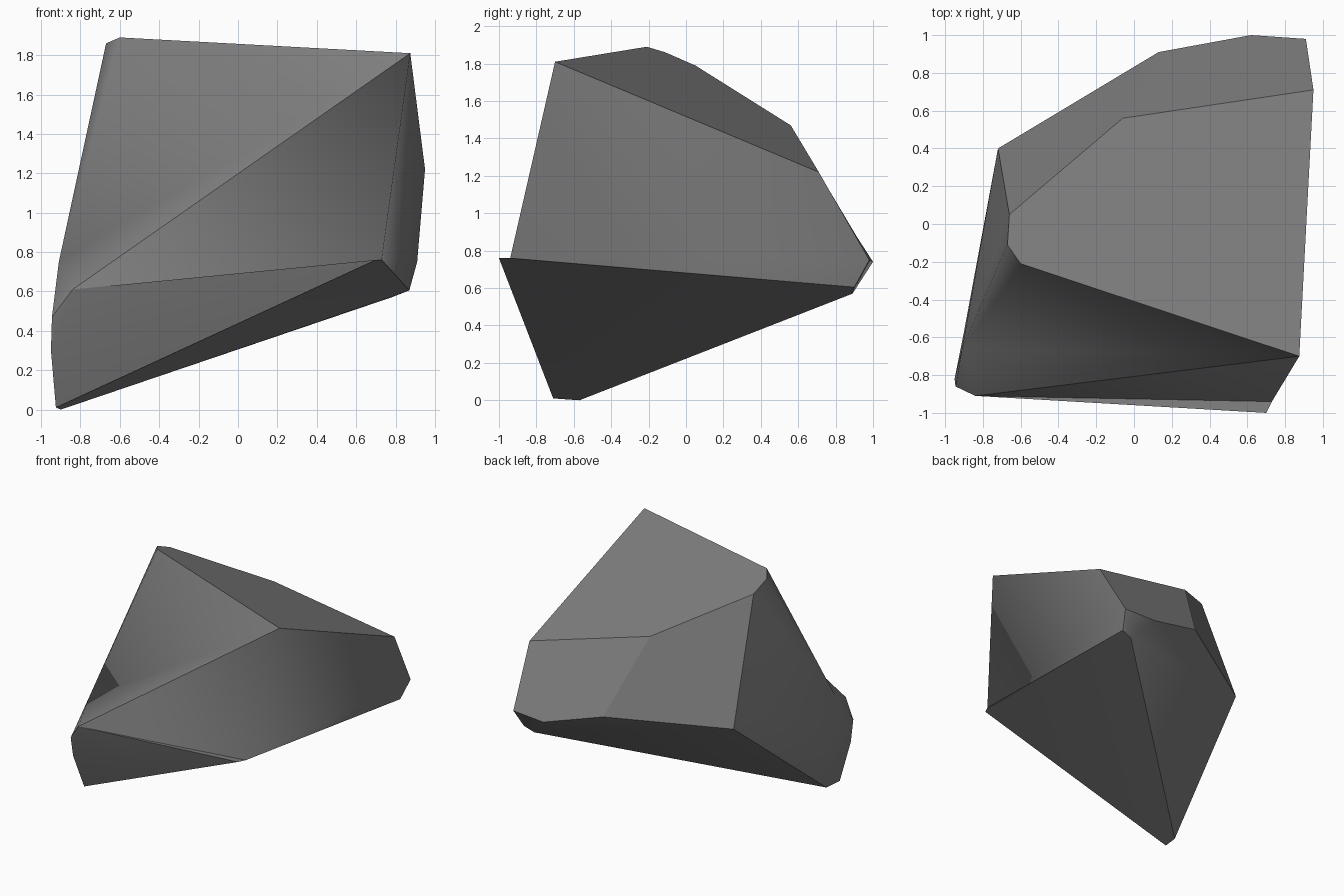
import bpy, bmesh, math
from mathutils import Vector

if "Cube" in bpy.data.objects:
    bpy.data.objects.remove(bpy.data.objects["Cube"])

# Corner points of the faceted boulder
TOP = [(-.60, -.21, 1.89), (-.67, -.11, 1.86), (-.66, .05, 1.79),
       (-.06, .56, 1.47), (.95, .71, 1.22), (.875, -.70, 1.81)]
BACK = [(-.72, .40, .81), (.13, .91, .88), (.62, 1.0, .74),
        (.87, .90, .605), (.78, .89, .57)]
FRONT = [(.70, -1.0, .76), (-.84, -.91, .61),
         (-.945, -.86, .47), (-.95, -.82, .30)]
BASE = [(-.925, -.71, .01), (-.90, -.57, 0)]
# Corners pulled outwards for the hull, then pushed in to leave the front ledge
LEDGE_LEFT, LEDGE_RIGHT = (-.91, -.66, .75), (.73, -.94, .76)
PUSHED = [((-.95, -.80, .85), LEDGE_LEFT),
          ((.76, -.98, .86), LEDGE_RIGHT),
          ((.95, .99, .75), (.91, .98, .75))]

# Boulder: convex hull of the corners
bm = bmesh.new()
for p in TOP + BACK + FRONT + BASE + [a for a, b in PUSHED]:
    bm.verts.new(p)
bmesh.ops.convex_hull(bm, input=bm.verts[:])
loose = [v for v in bm.verts if not v.link_faces]
if loose:
    bmesh.ops.delete(bm, geom=loose, context='VERTS')

def near(v, p):
    return (v.co - Vector(p)).length < 0.005

# Front ledge
for v in bm.verts:
    for a, b in PUSHED:
        if near(v, a):
            v.co = b
            break
bmesh.ops.dissolve_limit(bm, angle_limit=math.radians(2),
                         verts=bm.verts[:], edges=bm.edges[:])
bmesh.ops.recalc_face_normals(bm, faces=bm.faces[:])

# Hard edges, except the softly shaded edges around the front wall
wall = [TOP[0], TOP[1], TOP[5], LEDGE_LEFT, LEDGE_RIGHT]
ledge = [LEDGE_LEFT, LEDGE_RIGHT]
for f in bm.faces:
    f.smooth = True
for e in bm.edges:
    soft = (all(any(near(v, p) for p in wall) for v in e.verts)
            and any(near(v, p) for v in e.verts for p in ledge))
    e.smooth = soft or e.calc_face_angle(0) < math.radians(30)

mesh = bpy.data.meshes.new("boulder")
bm.to_mesh(mesh)
bm.free()
rock = bpy.data.objects.new("boulder", mesh)
bpy.context.collection.objects.link(rock)

# Stone colour
mat = bpy.data.materials.new("grey stone")
mat.diffuse_color = (0.21, 0.21, 0.21, 1)
mat.use_nodes = True
mat.node_tree.nodes["Principled BSDF"].inputs["Base Color"].default_value = mat.diffuse_color
mesh.materials.append(mat)
